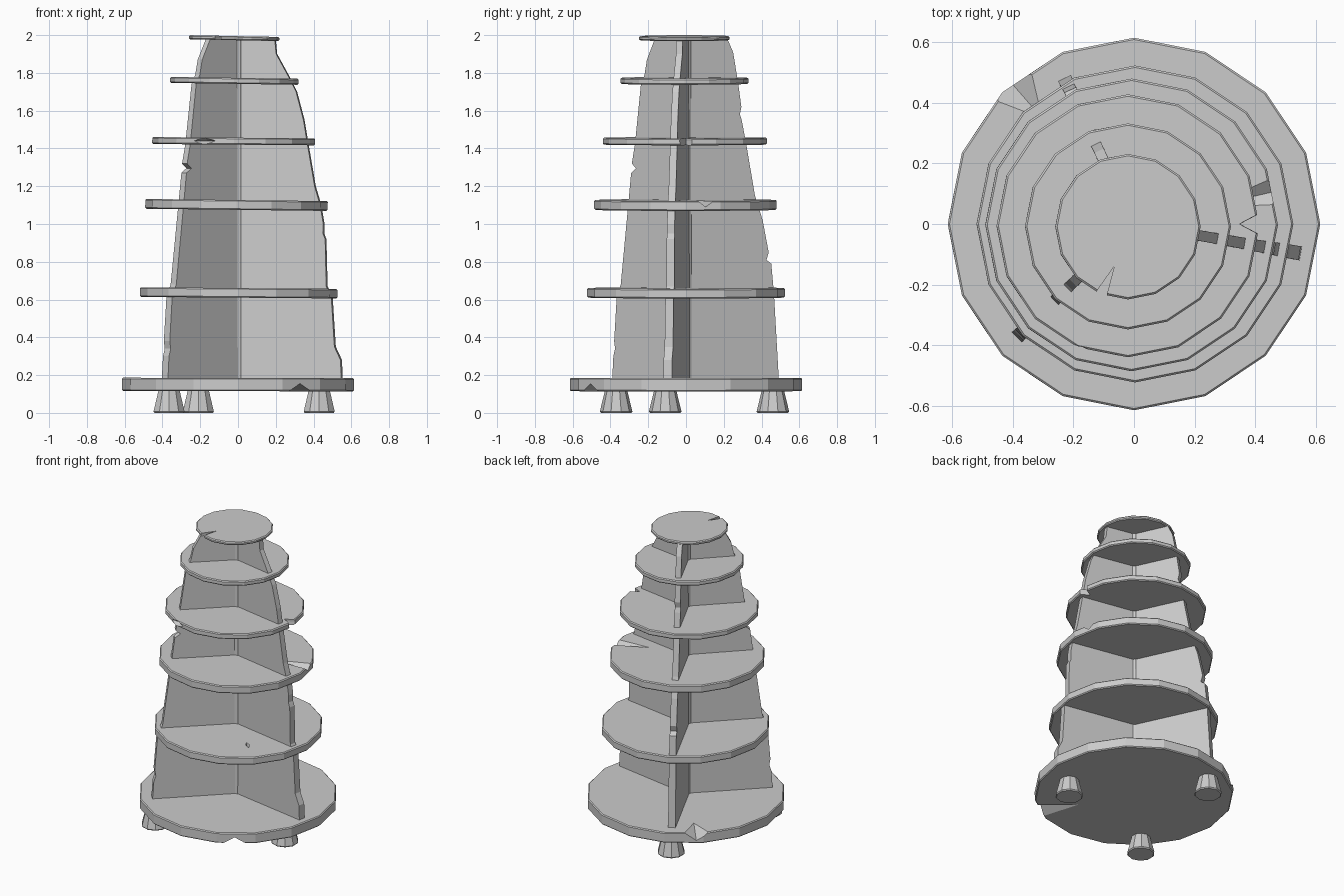
import bpy, bmesh
from math import radians, cos, sin, pi
from mathutils import Matrix

if "Cube" in bpy.data.objects:
    bpy.data.objects.remove(bpy.data.objects["Cube"])


def finish(name, bm, bevel=0.0):
    bmesh.ops.recalc_face_normals(bm, faces=bm.faces)
    if bevel:
        edges = [e for e in bm.edges if e.calc_face_angle(0) > radians(60)]
        bmesh.ops.bevel(bm, geom=edges, offset=bevel, segments=1, affect='EDGES')
    me = bpy.data.meshes.new(name)
    bm.to_mesh(me)
    bm.free()
    ob = bpy.data.objects.new(name, me)
    bpy.context.collection.objects.link(ob)
    return ob


def drum(name, x, y, z0, z1, r0, r1, sides, tilt=0.0, bevel=0.0):
    bm = bmesh.new()
    bmesh.ops.create_cone(bm, cap_ends=True, segments=sides,
                          radius1=r0, radius2=r1, depth=z1 - z0)
    ob = finish(name, bm, bevel)
    ob.location = (x, y, (z0 + z1) / 2)
    ob.rotation_euler.y = tilt
    return ob


def chip(ob, angle, radius, z, size):
    """Cut a diamond-shaped chip; size = radial, sideways, vertical half extents."""
    bm = bmesh.new()
    a, b, c = size
    pts = [(a, 0, 0), (0, b, 0), (-a, 0, 0), (0, -b, 0), (0, 0, c), (0, 0, -c)]
    v = [bm.verts.new(p) for p in pts]
    for i in range(4):
        j = (i + 1) % 4
        bm.faces.new((v[i], v[j], v[4]))
        bm.faces.new((v[j], v[i], v[5]))
    t = radians(angle)
    cutter = finish("chip_cutter", bm)
    cutter.matrix_world = (Matrix.Translation((radius * cos(t), radius * sin(t), z))
                           @ Matrix.Rotation(t, 4, 'Z'))
    cutter.hide_render = True
    cutter.hide_viewport = True
    cutter.display_type = 'WIRE'
    m = ob.modifiers.new("chip", 'BOOLEAN')
    m.operation = 'DIFFERENCE'
    m.solver = 'EXACT'
    m.object = cutter


def fin(name, angle, profile, thick=0.048):
    bm = bmesh.new()
    pts = [(0.0, 0.15)] + profile + [(0.0, profile[-1][1])]
    rings = []
    for s in (-0.5, 0.5):
        # panels get a little thinner towards the top
        rings.append([bm.verts.new((r, s * thick * (1 - 0.15 * z), z)) for r, z in pts])
    bm.faces.new(rings[0])
    bm.faces.new(rings[1][::-1])
    n = len(pts)
    for i in range(n):
        j = (i + 1) % n
        bm.faces.new((rings[0][i], rings[0][j], rings[1][j], rings[1][i]))
    ob = finish(name, bm)
    ob.rotation_euler.z = radians(angle)
    return ob


# Round shelves: x, y, z0, z1, radius, tilt
specs = [(0.0, 0.0, 0.115, 0.185, 0.615, 0.002),
         (0.003, 0.0, 0.61, 0.661, 0.523, 0.008),
         (-0.008, -0.003, 1.075, 1.127, 0.483, 0.012),
         (-0.02, -0.006, 1.42, 1.457, 0.434, 0.008),
         (-0.02, -0.008, 1.742, 1.774, 0.34, 0.015),
         (-0.02, -0.009, 1.973, 1.995, 0.24, 0.02)]
shelves = [drum(f"shelf_{i + 1}", x, y, z0, z1, r, r, 16, t, 0.006)
           for i, (x, y, z0, z1, r, t) in enumerate(specs)]

# Broken rims, pits and cracks in the shelves
chip(shelves[0], -57, 0.62, 0.108, (0.30, 0.085, 0.05))
chip(shelves[0], 131, 0.62, 0.19, (0.17, 0.09, 0.06))
chip(shelves[1], -45, 0.34, 0.665, (0.05, 0.015, 0.03))
chip(shelves[2], 13, 0.50, 1.13, (0.30, 0.06, 0.045))
chip(shelves[3], 0, 0.43, 1.44, (0.085, 0.045, 0.4))
chip(shelves[3], -113, 0.445, 1.44, (0.03, 0.09, 0.02))
chip(shelves[5], -115, 0.25, 1.985, (0.10, 0.018, 0.3))

# Centre pole
drum("centre_pole", -0.003, 0.0, 0.15, 1.98, 0.034, 0.028, 12)

# Three upright dividers with worn outer edges
fin("right_divider", -10,
    [(0.56, 0.15), (0.555, 0.28), (0.522, 0.35), (0.505, 0.62), (0.478, 0.67),
     (0.472, 0.92), (0.46, 0.95), (0.462, 1.00), (0.445, 1.10), (0.415, 1.2),
     (0.375, 1.43), (0.355, 1.55), (0.315, 1.70), (0.28, 1.77), (0.208, 1.90),
     (0.20, 1.98)])
fin("front_left_divider", 224,
    [(0.54, 0.15), (0.53, 0.30), (0.517, 0.34), (0.524, 0.38), (0.505, 0.62),
     (0.475, 0.68), (0.42, 1.10), (0.398, 1.27), (0.362, 1.295), (0.393, 1.32),
     (0.37, 1.42), (0.325, 1.74), (0.298, 1.79), (0.28, 1.87), (0.22, 1.98)])
fin("back_divider", 115.5,
    [(0.535, 0.15), (0.505, 0.64), (0.49, 0.79), (0.462, 0.81), (0.475, 0.85),
     (0.44, 1.02), (0.395, 1.15), (0.345, 1.42), (0.318, 1.55), (0.307, 1.58),
     (0.316, 1.62), (0.297, 1.75), (0.268, 1.91), (0.235, 1.98)])

# Tapered feet
for i, (x, y) in enumerate([(0.43, -0.11), (-0.21, 0.46), (-0.365, -0.37)]):
    drum(f"foot_{i + 1}", x, y, 0.0, 0.13, 0.088, 0.056, 10, 0.0, 0.007)
